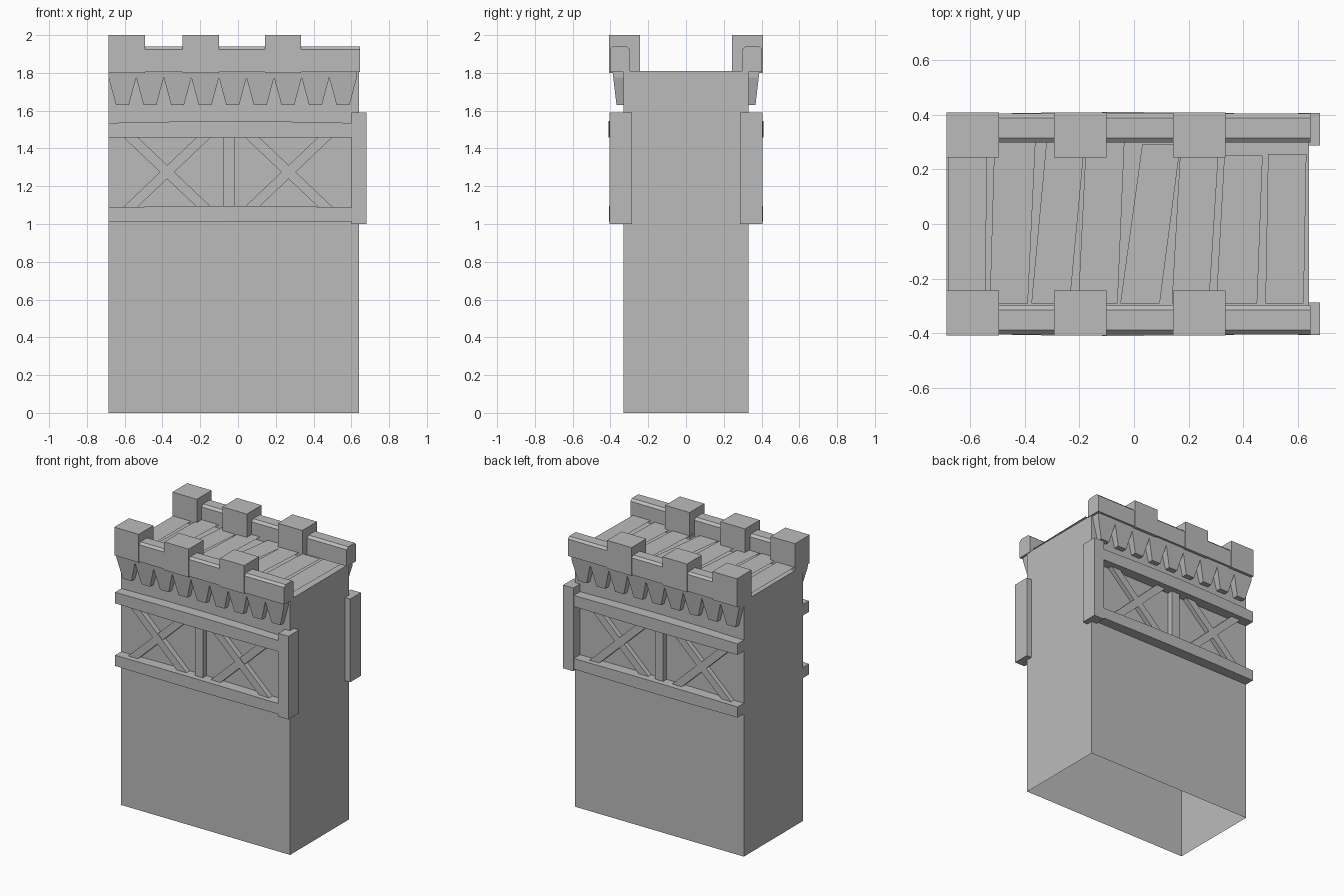
import bpy
import bmesh
import math

if "Cube" in bpy.data.objects:
    bpy.data.objects.remove(bpy.data.objects["Cube"], do_unlink=True)

stone = bpy.data.materials.new("plain grey")
stone.use_nodes = True
grey = (0.5, 0.5, 0.5, 1)
stone.diffuse_color = grey
stone.node_tree.nodes["Principled BSDF"].inputs["Base Color"].default_value = grey

LEFT, RIGHT, WALL = -0.685, 0.64, 0.33


def finish(name, bm, mirror=True):
    """Turn a bmesh into an object, repeated on the back by a mirror."""
    mesh = bpy.data.meshes.new(name)
    bm.to_mesh(mesh)
    bm.free()
    mesh.materials.append(stone)
    ob = bpy.data.objects.new(name, mesh)
    bpy.context.scene.collection.objects.link(ob)
    if mirror:
        mod = ob.modifiers.new("back side", "MIRROR")
        mod.use_axis = (False, True, False)
        mod.use_mirror_merge = False
    return ob


def loft(bm, rings):
    """Skin matching rings of points and cap both ends."""
    loops = [[bm.verts.new(p) for p in ring] for ring in rings]
    faces = [bm.faces.new(loops[0]), bm.faces.new(loops[-1])]
    n = len(loops[0])
    for a, b in zip(loops, loops[1:]):
        for i in range(n):
            j = (i + 1) % n
            faces.append(bm.faces.new((a[i], a[j], b[j], b[i])))
    bmesh.ops.recalc_face_normals(bm, faces=faces)
    return faces


def box(bm, x0, x1, y0, y1, z0, z1):
    return loft(bm, [[(x0, y0, z), (x1, y0, z), (x1, y1, z), (x0, y1, z)]
                     for z in (z0, z1)])


# Wall body, open underneath
bm = bmesh.new()
faces = box(bm, LEFT, RIGHT, -WALL, WALL, 0, 1.81)
bmesh.ops.delete(bm, geom=[faces[0]], context="FACES_ONLY")
finish("wall_body", bm, mirror=False)

# Walkway planks: thin crooked boards (back left, back right, front left, front right)
bm = bmesh.new()
boards = [(-0.68, -0.538, -0.68, -0.542, 0.30), (-0.51, -0.36, -0.527, -0.388, 0.30),
          (-0.32, -0.18, -0.375, -0.235, 0.30), (-0.175, -0.035, -0.204, -0.06, 0.30),
          (0.03, 0.17, -0.05, 0.094, 0.29), (0.17, 0.31, 0.138, 0.274, 0.28),
          (0.33, 0.47, 0.30, 0.45, 0.25), (0.49, 0.63, 0.48, 0.62, 0.255)]
for i, (bl, br, fl, fr, back) in enumerate(boards):
    z = 1.832 + 0.003 * (i % 2)
    bm.faces.new([bm.verts.new(p) for p in
                  ((fl, -0.29, z), (fr, -0.29, z), (br, back, z), (bl, back, z))])
finish("walkway_planks", bm, mirror=False)

# Parapet with chamfered top
bm = bmesh.new()
outer, inner, top = -0.403, -0.297, 1.94
profile = [(outer, 1.805), (outer, top - 0.015), (outer + 0.015, top),
           (inner - 0.018, top), (inner, top - 0.015), (inner, 1.805)]
loft(bm, [[(x, y, z) for y, z in profile] for x in (LEFT, RIGHT + 0.005)])
finish("parapet", bm)

# Merlons
bm = bmesh.new()
for x in (-0.685, -0.293, 0.142):
    box(bm, x, x + 0.192, -0.408, -0.243, 1.80, 2.0)
finish("merlons", bm)

# Tapered corbels below the parapet
bm = bmesh.new()
pitch = 0.146
for i in range(9):
    c = LEFT + pitch * (i + 0.5)
    rings = []
    for z, half, y in ((1.63, 0.034, -0.368), (1.775, pitch / 2, -0.385),
                       (1.81, pitch / 2, -0.389)):
        rings.append([(c - half, y, z), (c + half, y, z),
                      (c + half, -WALL, z), (c - half, -WALL, z)])
    loft(bm, rings)
finish("corbels", bm)

# Long timber rails, bowed slightly outward
for name, z0, z1, bow in (("upper_rail", 1.457, 1.535, 0.009),
                          ("lower_rail", 1.013, 1.088, 0.008)):
    bm = bmesh.new()
    rings = []
    for i in range(5):
        t = i / 4
        x = LEFT + t * (0.605 - LEFT)
        swell = bow * math.sin(math.pi * t)
        y = -0.40 - swell
        rings.append([(x, y, z0), (x, y, z1 + swell),
                      (x, -WALL, z1 + swell), (x, -WALL, z0)])
    loft(bm, rings)
    finish(name, bm)

# Corner post
bm = bmesh.new()
box(bm, 0.60, 0.68, -0.406, -0.286, 1.0, 1.59)
finish("corner_post", bm)

# Middle stud
bm = bmesh.new()
box(bm, -0.08, -0.015, -0.37, -WALL, 1.08, 1.47)
finish("middle_stud", bm)

# Crossed braces
bm = bmesh.new()
for c in (-0.375, 0.268):
    for lean, depth in ((-1, -0.367), (1, -0.363)):
        rings = []
        for z, side in ((1.085, -1), (1.465, 1)):
            x = c + lean * side * 0.2
            rings.append([(x - 0.038, depth, z), (x + 0.038, depth, z),
                          (x + 0.038, -WALL, z), (x - 0.038, -WALL, z)])
        loft(bm, rings)
finish("cross_braces", bm)
